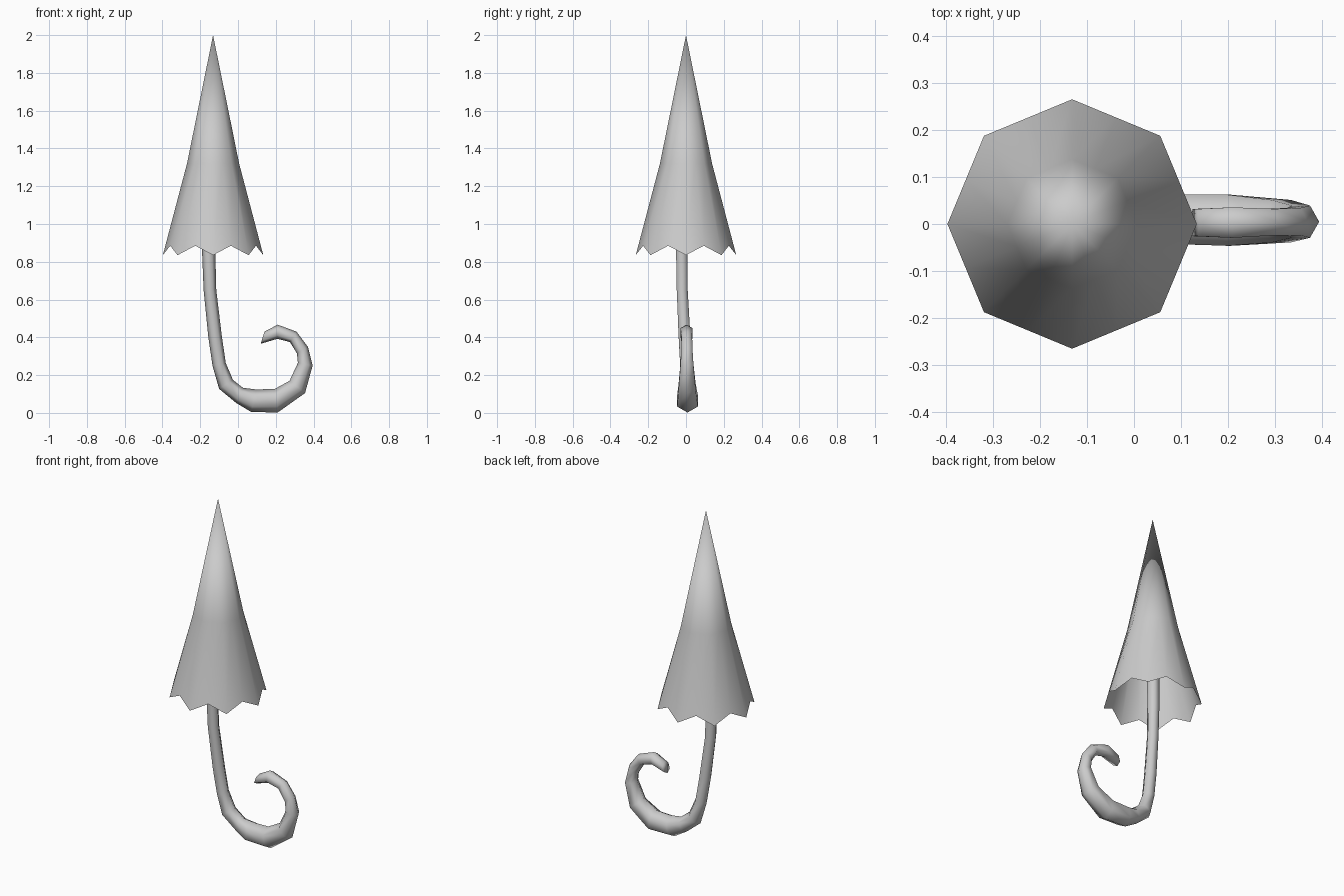
import bpy, bmesh
from math import sin, cos, pi
from mathutils import Vector

if "Cube" in bpy.data.objects:
    bpy.data.objects.remove(bpy.data.objects["Cube"])


def finish(name, bm, normals=True):
    if normals:
        bmesh.ops.recalc_face_normals(bm, faces=bm.faces)
    mesh = bpy.data.meshes.new(name)
    bm.to_mesh(mesh)
    bm.free()
    for p in mesh.polygons:
        p.use_smooth = True
    ob = bpy.data.objects.new(name, mesh)
    bpy.context.collection.objects.link(ob)
    return ob


def bridge(bm, a, b):
    n = len(a)
    for i in range(n):
        bm.faces.new((a[i], a[(i + 1) % n], b[(i + 1) % n], b[i]))


# Closed canopy: eight ribs with scalloped hem, open underneath
CX = -0.132
bm = bmesh.new()


def canopy_ring(r, z_rib, z_mid):
    ring = []
    for i in range(16):
        a = i * pi / 8
        rr, z = (r, z_rib) if i % 2 == 0 else (r * cos(pi / 8), z_mid)
        ring.append(bm.verts.new((CX + rr * cos(a), rr * sin(a), z)))
    return ring


hem = canopy_ring(0.266, 0.835, 0.885)
waist = canopy_ring(0.138, 1.32, 1.32)
apex = bm.verts.new((CX, 0, 2.0))
bridge(bm, hem, waist)
for i in range(16):
    bm.faces.new((waist[i], waist[(i + 1) % 16], apex))
finish("canopy", bm, False)

# Shaft and curled handle: hexagonal sections given by
# outer x, outer z, inner x, inner z, y offset
SECTIONS = [
    (-0.185, 1.50, -0.12, 1.50, -0.02),
    (-0.19, 0.85, -0.12, 0.85, -0.022),
    (-0.182, 0.65, -0.115, 0.65, -0.02),
    (-0.157, 0.40, -0.086, 0.41, -0.008),
    (-0.135, 0.25, -0.065, 0.265, 0.0),
    (-0.10, 0.127, -0.027, 0.175, 0.005),
    (-0.01, 0.053, 0.026, 0.133, 0.008),
    (0.07, 0.005, 0.095, 0.124, 0.01),
    (0.21, 0.002, 0.195, 0.127, 0.008),
    (0.355, 0.105, 0.273, 0.17, 0.006),
    (0.395, 0.25, 0.317, 0.265, 0.005),
    (0.37, 0.35, 0.312, 0.315, 0.005),
    (0.31, 0.43, 0.275, 0.375, 0.004),
    (0.21, 0.467, 0.208, 0.392, 0.003),
    (0.14, 0.43, 0.12, 0.366, 0.003),
]
bm = bmesh.new()
rings = []
for ox, oz, ix, iz, y in SECTIONS:
    o, i = Vector((ox, y, oz)), Vector((ix, y, iz))
    c, u = (o + i) / 2, (o - i) / 2
    v = Vector((0, u.length, 0))
    rings.append([bm.verts.new(c + u * cos(k * pi / 3) + v * sin(k * pi / 3))
                  for k in range(6)])
for a, b in zip(rings, rings[1:]):
    bridge(bm, a, b)
bm.faces.new(rings[0])
bm.faces.new(rings[-1])
finish("shaft_and_handle", bm)
